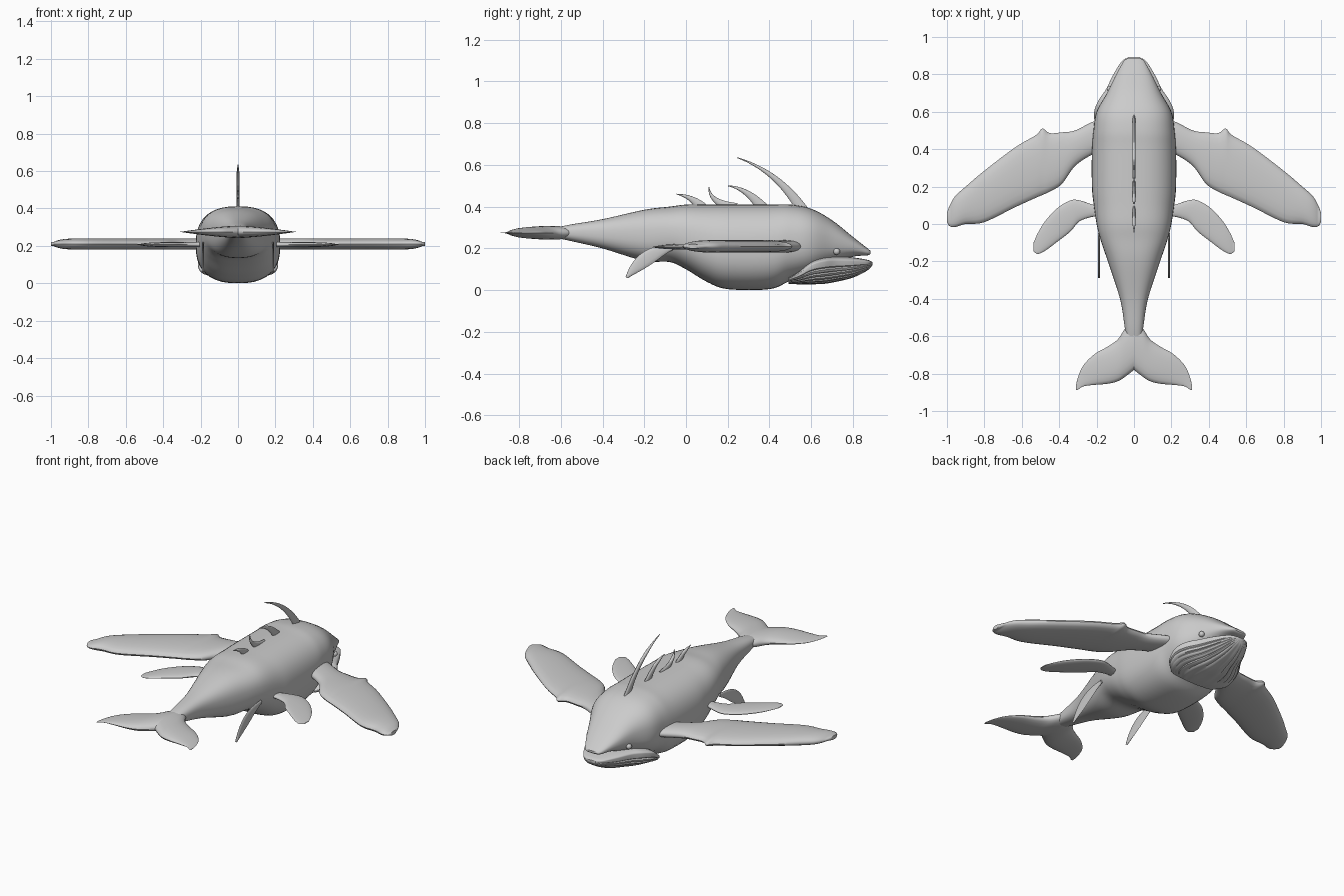
import bpy, bmesh
from math import sin, cos, tau, pi
from mathutils import Vector

cube = bpy.data.objects.get("Cube")
if cube:
    bpy.data.objects.remove(cube)

COLOR = (.6, .6, .6, 1)
grey = bpy.data.materials.new("skin grey")
grey.use_nodes = True
grey.diffuse_color = COLOR
grey.node_tree.nodes["Principled BSDF"].inputs["Base Color"].default_value = COLOR


def smooth_rows(rows, steps=6):
    """Catmull-Rom interpolation through rows of values."""
    result = []
    last = len(rows) - 1
    for i in range(last):
        before, start, end, after = (rows[max(i - 1, 0)], rows[i],
                                     rows[i + 1], rows[min(i + 2, last)])
        for step in range(steps):
            t = step / steps
            result.append([
                b + t / 2 * (c - a + t * (2 * a - 5 * b + 4 * c - d + t * (3 * (b - c) + d - a)))
                for a, b, c, d in zip(before, start, end, after)])
    return result + [list(rows[last])]


def superellipse(sides, exponent):
    """Unit outline between a circle and a square."""
    outline = []
    for k in range(sides):
        angle = tau * k / sides
        outline.append([abs(v) ** (2 / exponent) * (1 if v > 0 else -1)
                        for v in (cos(angle), sin(angle))])
    return outline


def finish(obj, mirror):
    """Colour, mirror and smooth one part."""
    obj.data.materials.append(grey)
    if mirror:
        obj.modifiers.new("mirror", "MIRROR").use_mirror_merge = False
    bpy.ops.object.select_all(action="DESELECT")
    obj.select_set(True)
    bpy.context.view_layer.objects.active = obj
    bpy.ops.object.shade_smooth_by_angle(angle=pi / 4)


def loft(name, rings, mirror=False):
    """Skin a list of point rings and cap both ends."""
    bm = bmesh.new()
    loops = [[bm.verts.new(point) for point in ring] for ring in rings]
    count = len(loops[0])
    for near, far in zip(loops, loops[1:]):
        for i in range(count):
            j = (i + 1) % count
            bm.faces.new((near[i], near[j], far[j], far[i]))
    bm.faces.new(loops[0])
    bm.faces.new(loops[-1])
    bmesh.ops.recalc_face_normals(bm, faces=bm.faces)
    mesh = bpy.data.meshes.new(name)
    bm.to_mesh(mesh)
    bm.free()
    obj = bpy.data.objects.new(name, mesh)
    bpy.context.collection.objects.link(obj)
    finish(obj, mirror)


def trunk(name, rows, middle, sides=40, groove=0):
    """Loft along y; rows hold y, half width, top z and bottom z."""
    rings = []
    for y, width, top, low in smooth_rows(rows):
        mid = low + (top - low) * middle
        ring = []
        for k, (across, up) in enumerate(superellipse(sides, 2.5)):
            # Pleats run lengthwise along the underside only
            shrink = 1 - groove if up < 0 and k % 4 == 0 else 1
            height = top - mid if up > 0 else mid - low
            ring.append((width * across * shrink, y, mid + height * up * shrink))
        rings.append(ring)
    loft(name, rings)


def fin(name, rows, z, thickness, taper):
    """Flat mirrored fin; rows hold x, leading y and trailing y."""
    rings = []
    root, tip = rows[0][0], rows[-1][0]
    for x, lead, trail in smooth_rows(rows):
        reach = min((x - root) / (tip - root), .98)
        half = thickness * (1 - reach ** taper)
        rings.append([(x, (lead + trail) / 2 + (lead - trail) / 2 * along, z + half * up)
                      for along, up in superellipse(20, 2.2)])
    loft(name, rings, mirror=True)


def blade(name, root, bend, tip, breadth, thickness, x=0, mirror=False, steps=20):
    """Upright blade along a quadratic curve in the y-z plane."""
    root, bend, tip = Vector(root), Vector(bend), Vector(tip)
    rings = []
    for step in range(steps + 1):
        t = step / steps
        centre = root.lerp(bend, t).lerp(bend.lerp(tip, t), t)
        along = (bend - root).lerp(tip - bend, t).normalized()
        half = breadth(t)
        side = min(thickness, half)
        rings.append([(x + side * v, centre.x - along.y * half * u, centre.y + along.x * half * u)
                      for u, v in superellipse(12, 2)])
    loft(name, rings, mirror)


# Body with tail stock and upper head
trunk("body", [
    (-.62, .04, .3, .25), (-.55, .05, .315, .235), (-.4, .075, .34, .2),
    (-.2, .14, .385, .14), (-.08, .18, .4, .135), (0, .2, .41, .1), (.1, .215, .41, .04),
    (.2, .225, .41, .005), (.4, .225, .41, .005), (.5, .217, .41, .045), (.6, .2, .39, .075),
    (.7, .145, .335, .125), (.8, .095, .255, .16), (.87, .055, .2, .167),
    (.885, .035, .187, .175)], middle=.5)

# Pleated lower jaw
trunk("lower_jaw", [
    (.49, .15, .06, .03), (.54, .205, .09, .028), (.6, .213, .14, .028),
    (.66, .19, .16, .03), (.72, .15, .163, .04), (.8, .11, .157, .06),
    (.87, .065, .145, .095), (.893, .025, .135, .12)], middle=.8, sides=112, groove=.045)

# Large front fins, with a knuckle on the leading edge
fin("front_fin", [
    (.17, .56, .38), (.225, .545, .37), (.315, .5, .31), (.385, .49, .215),
    (.45, .486, .173), (.49, .51, .155), (.525, .475, .14), (.635, .41, .09),
    (.8, .285, .01), (.9, .2, 0), (.955, .15, -.016), (.985, .1, -.012),
    (1, .06, .01)], z=.21, thickness=.03, taper=24)

# Small rear fins
fin("rear_fin", [
    (.16, .09, .03), (.21, .1, .04), (.29, .126, .015), (.34, .126, -.04),
    (.41, .085, -.095), (.475, .015, -.143), (.515, -.05, -.16),
    (.537, -.1, -.145)], z=.207, thickness=.013, taper=8)

# Tail flukes
fin("tail_fluke", [
    (0, -.52, -.78), (.045, -.555, -.815), (.085, -.615, -.84), (.14, -.655, -.854),
    (.21, -.695, -.86), (.27, -.755, -.868), (.3, -.82, -.886),
    (.31, -.865, -.888)], z=.275, thickness=.033, taper=1.4)

# Hanging belly fins, widest below the middle
blade("belly_fin", (-.05, .21), (-.19, .18), (-.285, .06),
      lambda t: .035 * sin(pi * (.1 + .85 * t ** 1.2)), .006, x=.187, mirror=True)

# Dorsal spines, front to back
spines = [
    ((.56, .38), (.44, .57), (.245, .635)),
    ((.37, .39), (.29, .49), (.2, .5)),
    ((.24, .39), (.11, .42), (.11, .495)),
    ((.08, .39), (.03, .45), (-.045, .46))]
for number, (root, bend, tip) in enumerate(spines, start=1):
    blade(f"dorsal_spine_{number}", root, bend, tip,
          lambda t: .002 + .026 * (1 - t) ** 1.2, .009)

# Eyes
bpy.ops.mesh.primitive_uv_sphere_add(segments=16, ring_count=10, radius=.016)
eye = bpy.context.object
eye.name = "eye"
for vertex in eye.data.vertices:
    vertex.co += Vector((.13, .722, .185))
finish(eye, mirror=True)
